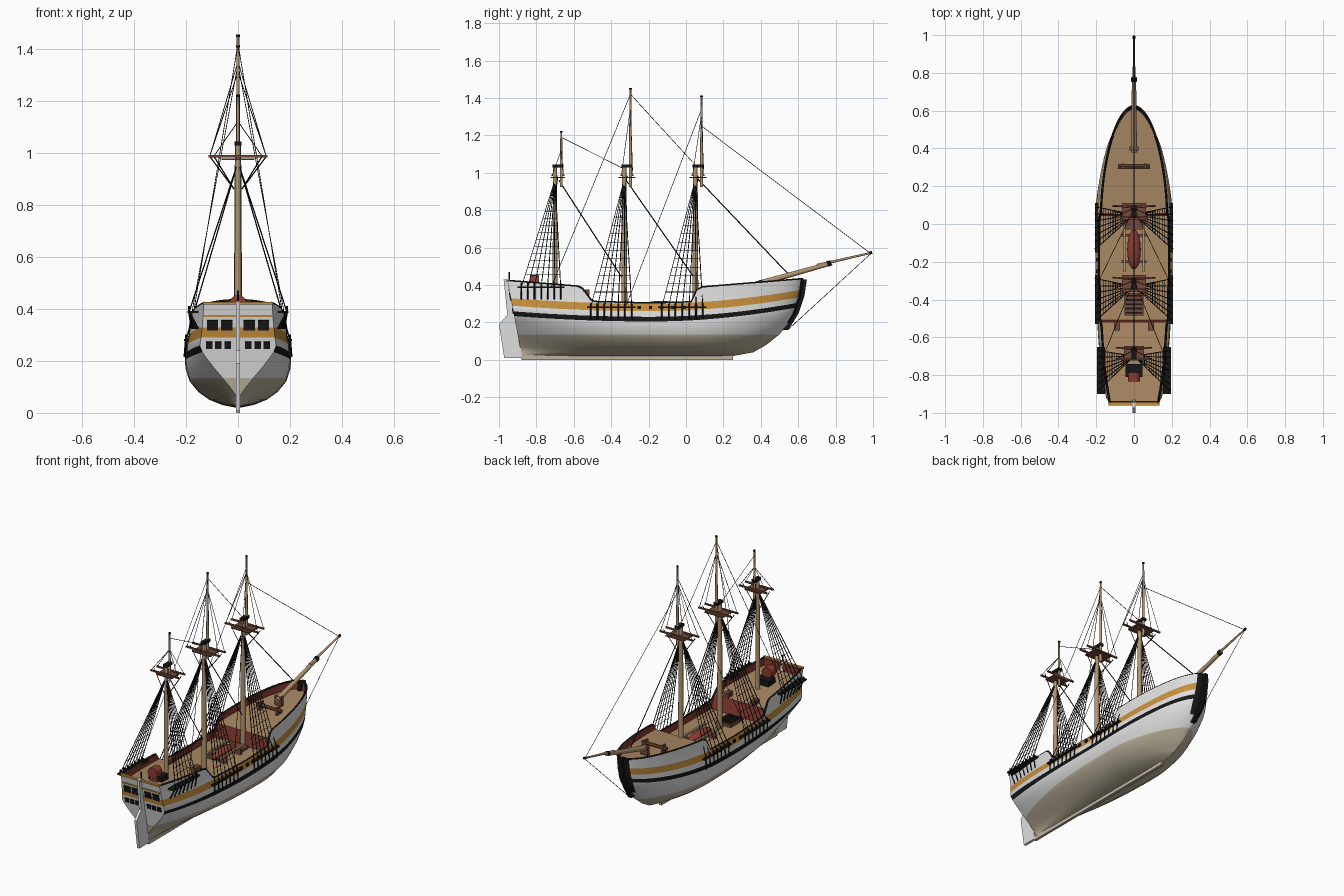
import bpy, bmesh, math
from mathutils import Vector

cube = bpy.data.objects.get("Cube")
if cube:
    bpy.data.objects.remove(cube)


def material(name, r, g, b):
    m = bpy.data.materials.new(name)
    m.use_nodes = True
    m.diffuse_color = (r, g, b, 1)
    m.node_tree.nodes["Principled BSDF"].inputs["Base Color"].default_value = (r, g, b, 1)
    return m


WHITE = material("white paint", .74, .74, .74)
BOTTOM = material("tallow bottom", .52, .46, .34)
BLACK = material("black tar", .008, .008, .008)
OCHRE = material("ochre paint", .58, .28, .045)
RED = material("red paint", .26, .045, .03)
DECK = material("deck planks", .4, .25, .125)
SPAR = material("spar wood", .45, .3, .16)
BROWN = material("dark wood", .17, .065, .04)


# ---------- helpers ----------
def build(name, verts, faces, mats, idx=None, smooth=True):
    me = bpy.data.meshes.new(name)
    me.from_pydata(verts, [], faces)
    for m in mats:
        me.materials.append(m)
    if idx:
        me.polygons.foreach_set("material_index", idx)
    bm = bmesh.new()
    bm.from_mesh(me)
    bmesh.ops.remove_doubles(bm, verts=bm.verts, dist=.0002)
    bm.to_mesh(me)
    bm.free()
    if smooth:
        me.shade_smooth()
        me.set_sharp_from_angle(angle=.7)
    ob = bpy.data.objects.new(name, me)
    bpy.context.collection.objects.link(ob)
    return ob


def box(name, c, s, mat):
    v = [(c[0] + s[0] * i / 2, c[1] + s[1] * j / 2, c[2] + s[2] * k / 2)
         for i in (-1, 1) for j in (-1, 1) for k in (-1, 1)]
    f = [(0, 1, 3, 2), (4, 6, 7, 5), (0, 4, 5, 1), (2, 3, 7, 6), (0, 2, 6, 4), (1, 5, 7, 3)]
    return build(name, v, f, [mat], smooth=False)


def rod(name, a, b, r0, r1, mat, n=12):
    a, b = Vector(a), Vector(b)
    q = (b - a).to_track_quat('Z', 'Y')
    ring = [Vector((math.cos(t * math.tau / n), math.sin(t * math.tau / n), 0)) for t in range(n)]
    v = [a + q @ (p * r0) for p in ring] + [b + q @ (p * r1) for p in ring]
    f = [(i, (i + 1) % n, n + (i + 1) % n, n + i) for i in range(n)]
    f += [tuple(range(n))[::-1], tuple(range(n, 2 * n))]
    return build(name, v, f, [mat])


def plate(name, profile, half, mat):
    n = len(profile)
    v = [(x, y, z) for x in (-half, half) for y, z in profile]
    f = [tuple(range(n))[::-1], tuple(range(n, 2 * n))]
    f += [(i, (i + 1) % n, n + (i + 1) % n, n + i) for i in range(n)]
    ob = build(name, v, f, [mat], smooth=False)
    bm = bmesh.new()
    bm.from_mesh(ob.data)
    bmesh.ops.recalc_face_normals(bm, faces=bm.faces)
    bm.to_mesh(ob.data)
    bm.free()


def ropes(name, lines, radius, mat):
    cu = bpy.data.curves.new(name, 'CURVE')
    cu.dimensions = '3D'
    cu.bevel_depth = radius
    cu.bevel_resolution = 0
    for pts in lines:
        sp = cu.splines.new('POLY')
        sp.points.add(len(pts) - 1)
        for p, co in zip(sp.points, pts):
            p.co = (*co, 1)
    cu.materials.append(mat)
    ob = bpy.data.objects.new(name, cu)
    bpy.context.collection.objects.link(ob)


def interp(table, x):
    if x <= table[0][0]:
        return table[0][1]
    for (a, p), (b, q) in zip(table, table[1:]):
        if x <= b:
            return p + (q - p) * (x - a) / (b - a)
    return table[-1][1]


# ---------- hull form ----------
BOW = [(.02, .25), (.04, .36), (.08, .43), (.16, .53), (.25, .585), (.34, .615), (.44, .63)]
BEAM = [(.02, .008), (.03, .06), (.05, .11), (.08, .152), (.12, .185), (.16, .2), (.2, .205),
        (.25, .2), (.3, .19), (.36, .182), (.43, .177)]
TOP = [(-.95, .42), (-.58, .39), (-.56, .38), (-.52, .32), (-.5, .308), (-.2, .3),
       (.03, .306), (.06, .37), (.09, .386), (.63, .43)]
DECKS = [(-.95, .375), (-.53, .345), (-.529, .255), (.05, .255), (.051, .345), (.63, .385)]
ROWS = [.02, .025, .03, .04, .05, .065, .08, .1, .12, .135, .165, .19, .205, .23, .26, .3]


def nominal(u):
    return u * (.63 if u > 0 else .95)


def station(y):
    return y / (.63 if y > 0 else .95)


def sheer(u):
    y = nominal(u)
    return (.07 if y > -.2 else .033) * ((y + .2) / .8) ** 2


def hull_pt(u, z, inset=0.0):
    c = min(max((z - .05) / .2, 0), 1)
    if u > 0:
        w = max(1 - u * u, 0) ** (.5 + .35 * (1 - c))
        y = u * (interp(BOW, z) - inset)
    else:
        w = 1 - (1 - .74 * c) * (-u) ** (2 + 2 * c)
        y = -u * (-.88 - .19 * (z - .03) + inset)
    return max(interp(BEAM, z) * w - inset, 0), y, z


def rail_z(u):
    return max(interp(TOP, nominal(u)), .3 + sheer(u))


def row_z(u, r):
    if r < len(ROWS):
        z = ROWS[r]
        return z + sheer(u) * min(max((z - .135) / .07, 0), 1)
    base = .3 + sheer(u)
    return base + (rail_z(u) - base) * (r - len(ROWS) + 1) / 2


US = [-1 + i / 60 for i in range(60)] + [math.sin(i / 50 * math.pi / 2) for i in range(51)]
US = sorted(US + [station(y) for y, _ in TOP[1:-1] + DECKS[1:-1]])
NR = len(ROWS) + 2


def row_paint(r):
    z = ROWS[min(r, len(ROWS) - 1)]
    return 1 if z < .134 else 2 if z == .205 else 3 if z == .26 else 0


def shell(name, zfun, nrow, inset, mats, paint, inward=False):
    verts, faces, idx = [], [], []
    for side in (1, -1):
        o = len(verts)
        for u in US:
            for r in range(nrow):
                x, y, z = hull_pt(u, zfun(u, r), inset)
                verts.append((side * x, y, z))
        for i in range(len(US) - 1):
            for r in range(nrow - 1):
                a = o + i * nrow + r
                f = (a, a + nrow, a + nrow + 1, a + 1)
                faces.append(f if (side > 0) != inward else f[::-1])
                idx.append(paint(US[i], r))
    if not inward:
        o = len(verts) // 2          # stern transom closes the two sides
        for r in range(nrow - 1):
            faces.append((o + r, r, r + 1, o + r + 1))
            idx.append(0 if row_paint(r) == 2 else row_paint(r))
    build(name, verts, faces, mats, idx)


shell("hull", row_z, NR, 0, [WHITE, BOTTOM, BLACK, OCHRE],
      lambda u, r: 2 if u > .97 and r > 9 else row_paint(r))
shell("inner_bulwark", lambda u, r: rail_z(u) if r else interp(DECKS, nominal(u)), 2, .01,
      [RED], lambda u, r: 0, True)

# decks with red bulkheads at the steps
dv, df, di = [], [], []
for u in US:
    x, y, z = hull_pt(u, interp(DECKS, nominal(u)), .009)
    dv += [(-x, y, z), (x, y, z)]
for i in range(len(US) - 1):
    a = 2 * i
    df.append((a, a + 1, a + 3, a + 2))
    di.append(1 if abs(dv[a + 2][2] - dv[a][2]) > .05 else 0)
build("decks", dv, df, [DECK, RED], di, smooth=False)

ropes("gunwale_rail", [[(s * p[0], p[1], p[2] + .002) for p in (hull_pt(u, rail_z(u), .004) for u in US)]
                       for s in (1, -1)], .006, BLACK)

# keel, stem, rudder
box("keel", (0, -.315, .0125), (.016, 1.13, .025), BOTTOM)
zs = [.16 + .03 * i for i in range(10)]
plate("stem", [(interp(BOW, z) - .03, z) for z in zs] + [(interp(BOW, z) + .018, z) for z in zs[::-1]], .012, BLACK)
plate("rudder", [(-.975, .43), (-.94, .43), (-.875, .01), (-.972, .01), (-1, .19), (-.955, .24)], .008, WHITE)
rod("stern_staff", (0, -.945, .41), (0, -.945, .47), .004, .004, BLACK, 8)

# transom windows and trim
def transom(name, x, z, w, h, mat):
    ob = box(name, (0, 0, 0), (w, .008, h), mat)
    ob.location = (x, -.88 - .19 * (z - .03) - .001, z)
    ob.rotation_euler.x = .188


for s in (1, -1):
    for x in (.043, .098):
        transom("cabin_window", s * x, .337, .043, .04, BLACK)
    for x in (.04, .075, .11):
        transom("lower_window", s * x, .26, .025, .028, BLACK)
transom("stern_trim", 0, .373, .26, .008, OCHRE)
box("stern_rail", (0, -.952, .422), (.27, .016, .01), OCHRE)
box("stern_inner_panel", (0, -.94, .397), (.25, .006, .045), RED)

# ---------- masts, tops and rigging ----------
# y, deck z, topmast head, shroud foot first/last y, channel x and z
MASTS = {"fore": (.05, .25, 1.41, .09, -.13, .2, .28),
         "main": (-.33, .25, 1.45, -.29, -.51, .2, .28),
         "mizzen": (-.70, .34, 1.22, -.67, -.88, .188, .388)}
shrouds, thin, chains = [], [], []
for n, (y, z0, head, ya, yb, cx, cz) in MASTS.items():
    k = .85 if n == "mizzen" else 1
    rod(n + "_mast", (0, y, z0), (0, y, 1.04), .0165 * k, .012 * k, SPAR)
    rod(n + "_topmast", (0, y + .033, .925), (0, y + .033, head), .009 * k, .005, SPAR)
    rod(n + "_truck", (0, y + .033, head - .005), (0, y + .033, head + .004), .007, .007, BLACK, 8)
    box(n + "_mast_cap", (0, y + .015, 1.035), (.026, .06, .016), BLACK)
    box(n + "_top", (0, y + .015, .975), (.125 * k, .09 * k, .007), BROWN)
    for dy in (-.015, .045):
        box(n + "_crosstree", (0, y + dy, .986), (.226 * k, .009, .009), BROWN)
    for s in (1, -1):
        hw = hull_pt(station((ya + yb) / 2), cz)[0]
        box(n + "_channel", (s * (hw + cx) / 2, (ya + yb) / 2, cz), (cx - hw + .014, ya - yb + .04, .008), BLACK)
        foot = [Vector((s * cx, ya + (yb - ya) * i / 6, cz)) for i in range(7)]
        peak = Vector((0, y, .965))
        for p in foot:
            shrouds.append([p, peak])
            hx = hull_pt(station(p.y), cz - .065)[0]
            chains.append([p + Vector((0, 0, .022)), p, (s * (hx + .002), p.y, cz - .065)])
        for i in range(10):
            t = .12 + i * .065
            thin.append([foot[0].lerp(peak, t), foot[-1].lerp(peak, t)])
        for dy in (-.015, .045):
            thin.append([(s * .108 * k, y + dy, .988), (0, y + .033, head - .1)])
        shrouds.append([(s * .108 * k, y + .015, .985), (s * .015, y, .86)])

for s in (1, -1):   # running backstays
    thin.append([(0, -.297, 1.42), (s * .17, -.72, .39)])
    thin.append([(0, .083, 1.34), (s * .195, -.32, .29)])
thin += [[(0, -.297, 1.42), (0, .06, 1.03)],
         [(0, -.667, 1.19), (0, -.33, 1.02)],
         [(0, .083, 1.25), (0, .985, .57)],
         [(0, .985, .565), (0, .55, .165)]]
stays = [[(0, -.68, .96), (0, -.33, .42)], [(0, -.32, .96), (0, .05, .43)], [(0, .06, .97), (0, .55, .455)]]
ropes("shrouds", shrouds, .0024, BLACK)
ropes("ratlines_and_light_rigging", thin, .0016, BLACK)
ropes("stays", stays, .003, BLACK)
ropes("deadeyes_and_chains", chains, .0042, BLACK)

# bowsprit
rod("bowsprit", (0, .38, .405), (0, .78, .517), .016, .011, SPAR)
rod("jib_boom", (0, .7, .505), (0, .99, .572), .008, .005, SPAR)
rod("bowsprit_cap", (0, .755, .512), (0, .775, .518), .015, .015, BLACK, 8)
rod("jib_boom_tip", (0, .98, .57), (0, .995, .574), .008, .008, BLACK, 8)
box("bowsprit_step", (0, .4, .395), (.05, .02, .06), BROWN)

# deck fittings
rod("windlass", (-.085, .305, .39), (.085, .305, .39), .011, .011, BROWN, 8)
for s in (1, -1):
    box("windlass_post", (s * .06, .305, .385), (.012, .03, .05), BROWN)
    box("spare_spar", (s * .05, -.13, .297), (.012, .25, .012), SPAR)
    box("quarter_locker", (s * .09, -.54, .36), (.03, .05, .03), BROWN)
    for i in range(5):
        y = -.25 + i * .06
        box("rail_cleat", (s * (hull_pt(station(y), .28)[0]), y, .28), (.016, .018, .016), BLACK)
for y in (-.2, -.06):
    box("boat_cradle", (0, y, .274), (.13, .014, .036), BROWN)
bpy.ops.mesh.primitive_uv_sphere_add(segments=20, ring_count=10, radius=1, location=(0, -.135, .285))
boat = bpy.context.object
boat.name = "upturned_boat"
boat.scale = (.036, .105, .03)
boat.data.materials.append(RED)
bpy.ops.object.shade_smooth()
box("main_hatch", (0, -.425, .262), (.1, .12, .02), BROWN)
for i in range(5):
    box("hatch_grating", (0, -.47 + i * .0225, .274), (.09, .009, .006), BLACK)
box("fore_hatch", (0, .0, .262), (.1, .06, .02), BROWN)
box("skylight", (0, -.775, .375), (.09, .07, .04), BLACK)
rod("steering_wheel", (0, -.835, .42), (0, -.785, .42), .033, .033, RED, 16)
box("wheel_stand", (0, -.81, .385), (.05, .03, .06), BROWN)
